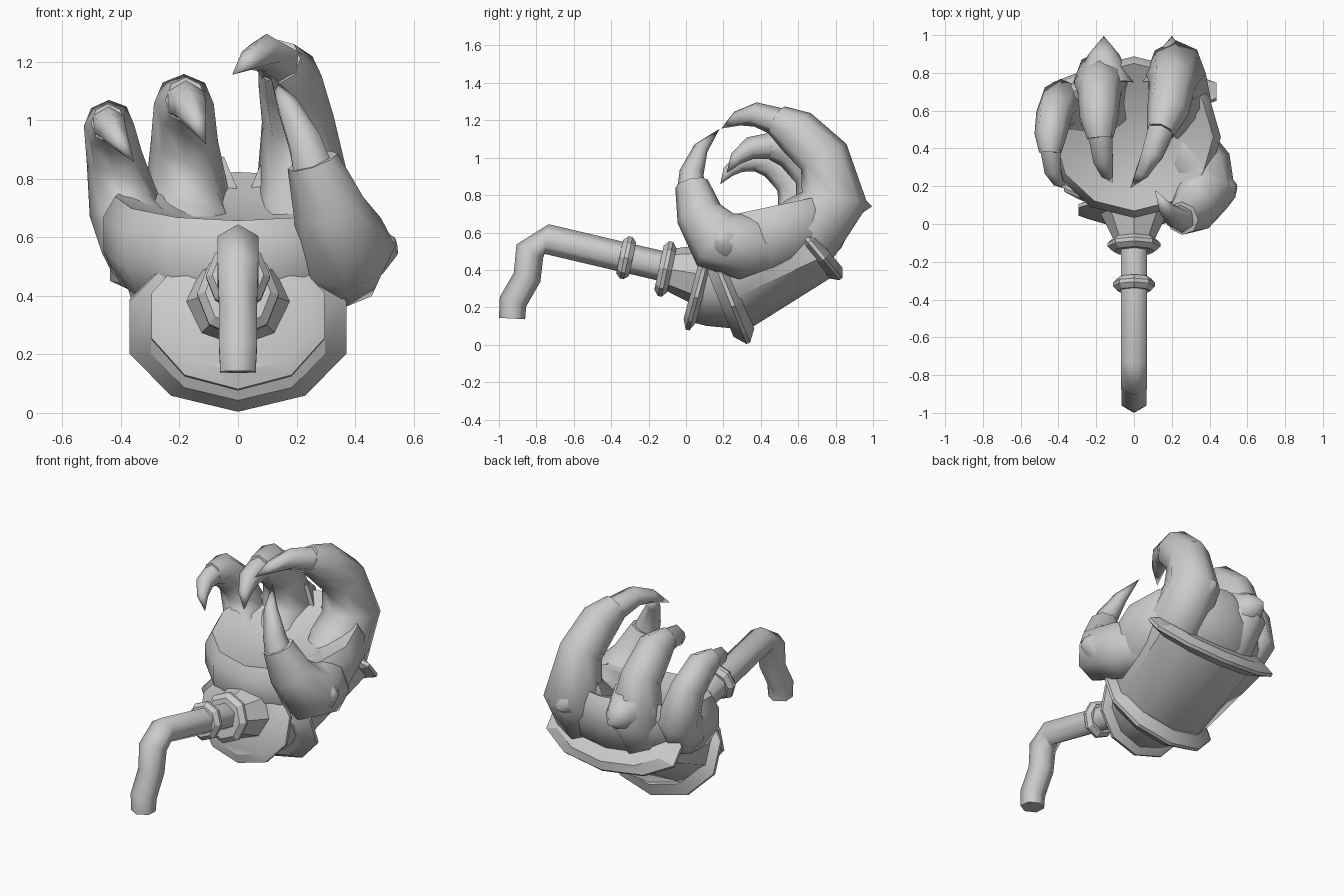
import bpy, bmesh, math
from mathutils import Vector

cube = bpy.data.objects.get("Cube")
if cube:
    bpy.data.objects.remove(cube)

grey = bpy.data.materials.new("grey")
grey.use_nodes = True
grey.diffuse_color = (0.6, 0.6, 0.6, 1)
grey.node_tree.nodes["Principled BSDF"].inputs["Base Color"].default_value = grey.diffuse_color


def direction(pitch):
    """Unit vector in the middle plane, pitched up from the back direction."""
    return Vector((0, math.cos(math.radians(pitch)), math.sin(math.radians(pitch))))


def loft(name, rings, sides, sharp):
    """Skin a list of rings: (centre, axis, half width, half height)."""
    bm = bmesh.new()
    loops = []
    for centre, axis, width, height in rings:
        axis = axis.normalized()
        across = (Vector((1, 0, 0)) - axis * axis.x).normalized()
        down = axis.cross(across)
        turns = [math.tau * k / sides for k in range(sides)]
        loops.append([bm.verts.new(centre + across * width * math.sin(a) + down * height * math.cos(a))
                      for a in turns])
    for near, far in zip(loops, loops[1:]):
        for k in range(sides):
            j = (k + 1) % sides
            bm.faces.new((near[k], near[j], far[j], far[k]))
    bm.faces.new(loops[0])
    bm.faces.new(loops[-1])
    bmesh.ops.remove_doubles(bm, verts=bm.verts, dist=0.0005)
    bmesh.ops.recalc_face_normals(bm, faces=bm.faces)
    mesh = bpy.data.meshes.new(name)
    bm.to_mesh(mesh)
    bm.free()
    mesh.materials.append(grey)
    obj = bpy.data.objects.new(name, mesh)
    bpy.context.collection.objects.link(obj)
    bpy.ops.object.select_all(action='DESELECT')
    obj.select_set(True)
    bpy.context.view_layer.objects.active = obj
    bpy.ops.object.shade_smooth_by_angle(angle=math.radians(sharp))


def tube(name, points, radii, sides, narrow=1):
    """Tapered tube along a path, optionally narrowed sideways."""
    points = [Vector(p) for p in points]
    last = len(points) - 1
    loft(name, [(p, points[min(i + 1, last)] - points[max(i - 1, 0)], radii[i] * narrow, radii[i])
                for i, p in enumerate(points)], sides, 65)


def profile(name, rows, sides, sharp):
    """Rings on the middle plane: (y, z, pitch, half width, half height)."""
    loft(name, [(Vector((0, y, z)), direction(pitch), width, height)
                for y, z, pitch, width, height in rows], sides, sharp)


def flange(name, y, z, pitch, width, height, sides, depth=0.035):
    """Raised collar with a chamfer on both faces."""
    centre, axis = Vector((0, y, z)), direction(pitch)
    loft(name, [(centre + axis * shift, axis, width * size, height * size)
                for shift, size in ((-depth, 0.8), (-0.01, 1), (0.01, 1), (depth, 0.8))], sides, 25)


# Bent mouthpiece and stem
tube("stem", [(0, -0.93, 0.14), (0, -0.925, 0.23), (0, -0.85, 0.36), (0, -0.835, 0.5),
              (0, -0.745, 0.565), (0, 0, 0.39)], [0.07] + [0.075] * 2 + [0.08] * 3, 6)
flange("front_collar", -0.32, 0.465, -12, 0.11, 0.115, 8)
flange("rear_collar", -0.11, 0.405, -12, 0.14, 0.15, 8)
profile("neck", [(-0.1, 0.405, -12, 0.1, 0.11), (0.06, 0.38, -14, 0.18, 0.16)], 8, 40)

# Cuff bending up into the hand, with three flanges
profile("cuff", [(0.06, 0.34, -15, 0.24, 0.22), (0.13, 0.34, -5, 0.27, 0.24),
                 (0.23, 0.33, 22, 0.34, 0.27), (0.7, 0.51, 40, 0.41, 0.17)], 10, 40)
flange("front_flange", 0.075, 0.33, -15, 0.31, 0.26, 10)
flange("middle_flange", 0.217, 0.295, 22, 0.39, 0.31, 10, 0.06)
flange("hand_flange", 0.7, 0.505, 40, 0.46, 0.2, 10, 0.045)

# Palm: a shallow cup tilted forward
profile("palm", [(0.46, z, 102, width, width * 0.95) for z, width in
                 ((0.35, 0.27), (0.44, 0.4), (0.55, 0.46), (0.67, 0.46),
                  (0.74, 0.42), (0.69, 0.27), (0.66, 0.1))], 12, 50)

# Fingers: one curl rule, scaled, with the sideways drift as a bend from root to tip
CURL = (32, 50, 105, 137, 150, 165, 193, 212)
LENGTHS = (0.19, 0.21, 0.23, 0.2, 0.12, 0.12, 0.1, 0.1)
FINGER_RADII = (0.15, 0.2, 0.18, 0.14, 0.125, 0.085)
CLAW_RADII = (0.08, 0.065, 0.04, 0)


def finger(name, y, z, size, droop, root, bend, tip):
    points = [Vector((0, y, z))]
    for i, (pitch, length) in enumerate(zip(CURL, LENGTHS)):
        pitch += droop if i > 3 else 0
        points.append(points[-1] + direction(pitch) * length * size)
    for i, p in enumerate(points):
        t = i / len(CURL)
        p.x = root * (1 - t) ** 2 + 2 * bend * t * (1 - t) + tip * t * t
    tube(name + "_finger", points[:6], [r * size for r in FINGER_RADII], 8, 0.88)
    claw_root = points[5].lerp(points[4], 0.3)
    tube(name + "_claw", [claw_root] + points[6:], [r * size for r in CLAW_RADII], 6)


finger("index", 0.5, 0.52, 1, 0, 0.23, 0.25, -0.02)
finger("middle", 0.48, 0.48, 0.93, 24, -0.13, -0.25, -0.11)
finger("little", 0.4, 0.5, 0.78, 26, -0.27, -0.57, -0.355)

# Pointed knuckles behind the two longest fingers
for name, x in (("index_knuckle", 0.2), ("middle_knuckle", -0.16)):
    tube(name, [(x, 0.75, 0.76), (x, 0.9, 0.75), (x, 0.995, 0.74)], (0.16, 0.08, 0), 8)

# Thumb with its outer corner and claw
tube("thumb", [(0.24, 0.46, 0.53), (0.34, 0.3, 0.53), (0.37, 0.16, 0.56), (0.31, 0.07, 0.7),
               (0.255, 0.03, 0.86)], (0.15, 0.18, 0.17, 0.125, 0.09), 8)
tube("thumb_corner", [(0.36, 0.22, 0.55), (0.48, 0.19, 0.56), (0.54, 0.18, 0.57)], (0.16, 0.09, 0.03), 8)
tube("thumb_claw", [(0.26, 0.03, 0.82), (0.23, 0.03, 0.92), (0.17, 0.08, 1.05), (0.11, 0.18, 1.155)],
     CLAW_RADII, 6)
